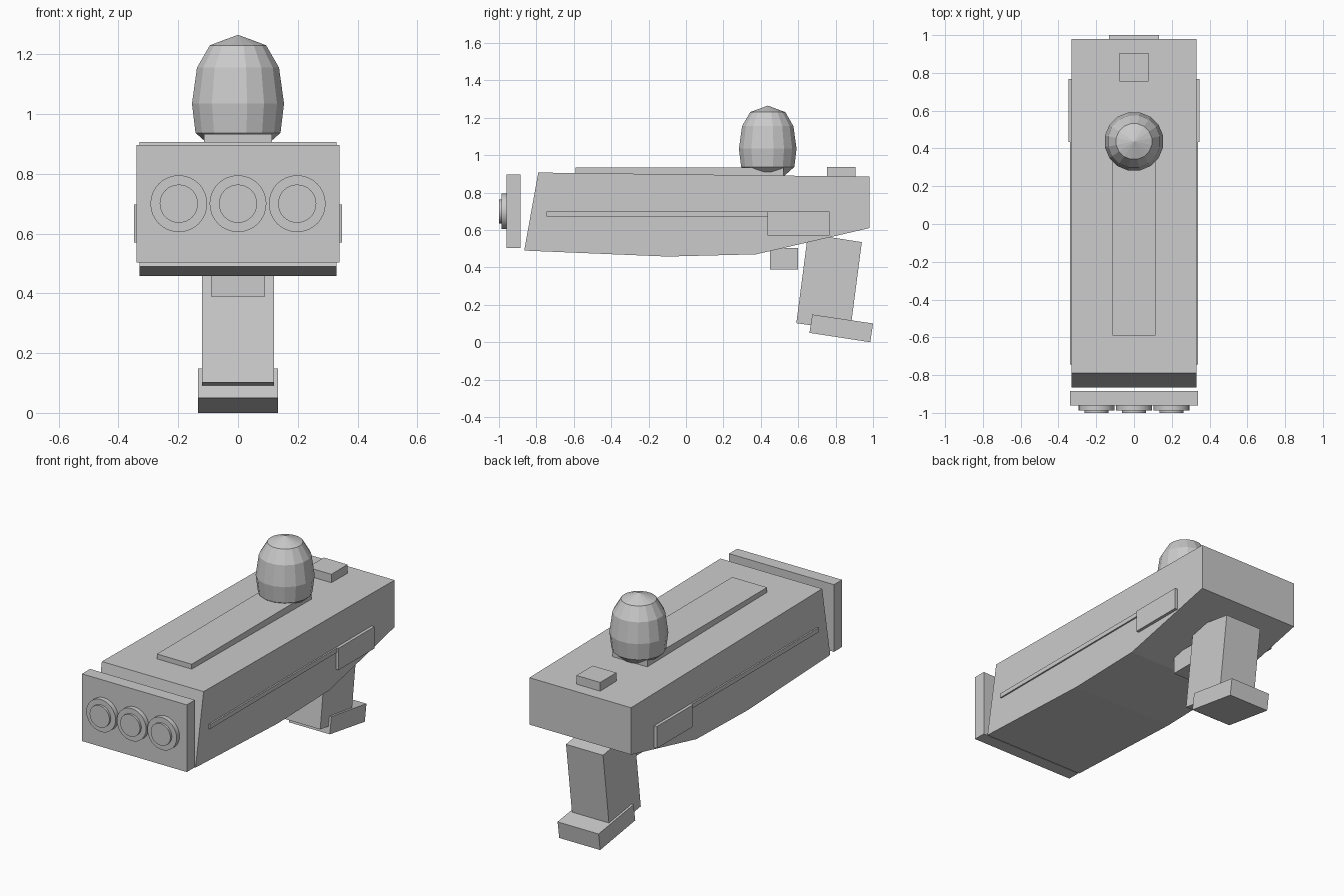
import bpy, math

if "Cube" in bpy.data.objects:
    bpy.data.objects.remove(bpy.data.objects["Cube"])

grey = bpy.data.materials.new("plain grey")
grey.diffuse_color = (0.6, 0.6, 0.6, 1)
grey.use_nodes = True
grey.node_tree.nodes["Principled BSDF"].inputs["Base Color"].default_value = grey.diffuse_color


def make(name, verts, faces):
    mesh = bpy.data.meshes.new(name)
    mesh.from_pydata(verts, [], faces)
    mesh.materials.append(grey)
    obj = bpy.data.objects.new(name, mesh)
    bpy.context.collection.objects.link(obj)
    return obj


def extrude(name, profile, x0, x1):
    """Side profile given as (y, z), counter-clockwise, extruded across x."""
    n = len(profile)
    verts = [(x0, y, z) for y, z in profile] + [(x1, y, z) for y, z in profile]
    faces = [tuple(range(n))[::-1], tuple(range(n, 2 * n))]
    faces += [(i, (i + 1) % n, n + (i + 1) % n, n + i) for i in range(n)]
    return make(name, verts, faces)


def box(name, x0, x1, y0, y1, z0, z1):
    return extrude(name, [(y0, z0), (y1, z0), (y1, z1), (y0, z1)], x0, x1)


def disc(name, x, z, r, y0, y1, sides=32):
    bpy.ops.mesh.primitive_cylinder_add(
        vertices=sides, radius=r, depth=y1 - y0,
        location=(x, (y0 + y1) / 2, z), rotation=(math.pi / 2, 0, 0))
    obj = bpy.context.object
    obj.name = name
    obj.data.materials.append(grey)
    bpy.ops.object.shade_smooth_by_angle(angle=math.radians(30))


def lathe(name, profile, y, sides):
    """Closed solid turned around z from (radius, height) rings plus a tip."""
    rings, tip = profile[:-1], profile[-1]
    verts = []
    for r, z in rings:
        for i in range(sides):
            a = 2 * math.pi * (i + 0.5) / sides
            verts.append((r * math.cos(a), y + r * math.sin(a), z))
    verts.append((0, y, tip[1]))
    faces = [tuple(range(sides))[::-1]]
    for k in range(len(rings)):
        for i in range(sides):
            a, b = k * sides + i, k * sides + (i + 1) % sides
            if k == len(rings) - 1:
                faces.append((a, b, len(verts) - 1))
            else:
                faces.append((a, b, b + sides, a + sides))
    return make(name, verts, faces)


# Main body with slanted nose and raised tail
extrude("body", [(-0.865, 0.49), (-0.1, 0.458), (0.375, 0.47), (0.98, 0.61),
                 (0.98, 0.885), (-0.79, 0.907)], -0.33, 0.33)

# Front plate with three stepped nozzles
box("front_plate", -0.34, 0.34, -0.96, -0.885, 0.503, 0.897)
for i, x in enumerate((-0.198, 0, 0.198)):
    disc(f"nozzle_ring_{i + 1}", x, 0.7, 0.095, -0.987, -0.95)
    disc(f"nozzle_core_{i + 1}", x, 0.7, 0.064, -1.0, -0.97)

# Top rail, rear sight and faceted tank
box("top_rail", -0.113, 0.113, -0.59, 0.52, 0.88, 0.933)
box("rear_sight", -0.077, 0.077, 0.755, 0.905, 0.87, 0.937)
lathe("tank", [(0.085, 0.885), (0.145, 0.937), (0.157, 1.035), (0.14, 1.155),
               (0.096, 1.23), (0, 1.265)], 0.437, 16)

# Side strips and panels on both sides
for side, s in (("left", -1), ("right", 1)):
    for part, y0, z0, x in (("strip", -0.745, 0.672, 0.339),
                            ("panel", 0.435, 0.57, 0.348)):
        a, b = sorted((s * 0.32, s * x))
        box(f"{side}_side_{part}", a, b, y0, 0.767, z0, 0.698)

# Trigger, grip and grip base
box("trigger", -0.09, 0.09, 0.45, 0.60, 0.39, 0.505)
extrude("grip", [(0.59, 0.102), (0.878, 0.06), (0.94, 0.535), (0.652, 0.58)],
        -0.12, 0.12)
extrude("grip_base", [(0.66, 0.05), (0.985, 0.0), (1.0, 0.1), (0.675, 0.148)],
        -0.133, 0.133)
